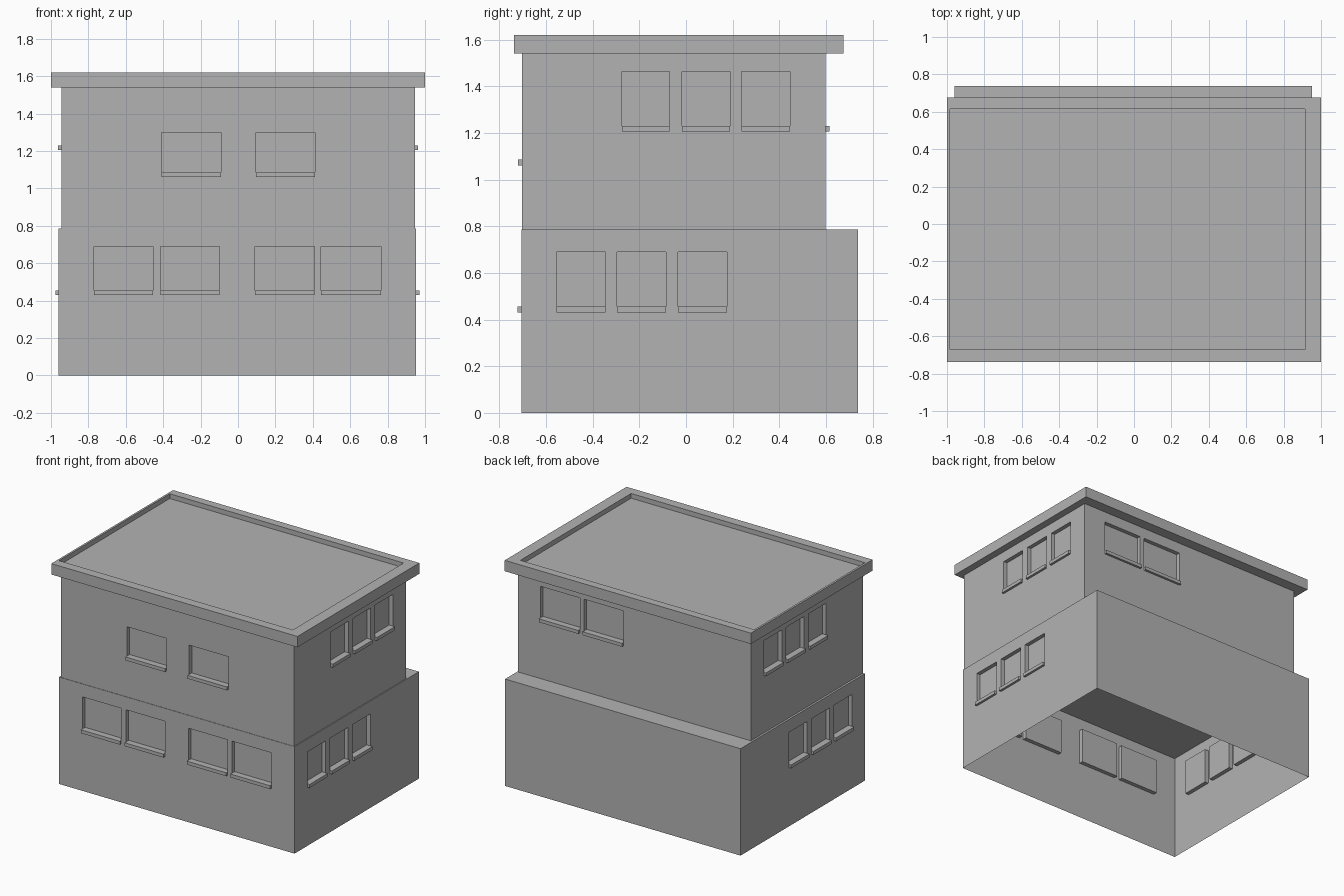
import bpy, bmesh
from mathutils import Vector

cube = bpy.data.objects.get("Cube")
if cube:
    bpy.data.objects.remove(cube, do_unlink=True)

UP = Vector((0, 0, 1))
RECESS = 0.03      # depth of the window panes behind the wall
SILL_OUT = 0.017   # how far sills stand proud of the wall
SILL_H = 0.025

grey = bpy.data.materials.new("plain grey")
grey.use_nodes = True
grey.diffuse_color = (0.45, 0.45, 0.45, 1)
grey.node_tree.nodes["Principled BSDF"].inputs["Base Color"].default_value = grey.diffuse_color


def finish(bm, name):
    """Turn a bmesh into a named object with the grey material."""
    mesh = bpy.data.meshes.new(name)
    bm.to_mesh(mesh)
    bm.free()
    mesh.materials.append(grey)
    obj = bpy.data.objects.new(name, mesh)
    bpy.context.collection.objects.link(obj)
    return obj


def rect(bm, x0, x1, y0, y1, z):
    return [bm.verts.new((x, y, z)) for x, y in ((x0, y0), (x1, y0), (x1, y1), (x0, y1))]


def loft(bm, loops):
    """Bridge consecutive four-cornered loops."""
    for a, b in zip(loops, loops[1:]):
        for i in range(4):
            j = (i + 1) % 4
            bm.faces.new((a[i], a[j], b[j], b[i]))


def wall(walls, sills, along, dist, s0, s1, z0, z1, spans, w0, w1):
    """One wall cut into a grid, with window cells pushed in and sills added."""
    out = along.cross(UP)

    def at(s, z, d=0.0):
        return along * s + out * (dist + d) + UP * z

    ss = sorted([s0, s1] + [s for span in spans for s in span])
    zs = [z0, w0, w1, z1] if spans else [z0, z1]
    grid = [[walls.verts.new(at(s, z)) for s in ss] for z in zs]
    panes = []
    for r in range(len(zs) - 1):
        for c in range(len(ss) - 1):
            f = walls.faces.new((grid[r][c], grid[r][c + 1], grid[r + 1][c + 1], grid[r + 1][c]))
            if r == 1 and c % 2 == 1:
                panes.append(f)
    if panes:
        pushed = bmesh.ops.extrude_discrete_faces(walls, faces=panes)["faces"]
        bmesh.ops.translate(walls, verts=[v for f in pushed for v in f.verts], vec=-out * RECESS)

    # Sill boxes resting in the bottom of each opening
    for a, b in spans:
        loops = [[sills.verts.new(at(s, z, d)) for s, z in
                  ((a, w0), (b, w0), (b, w0 + SILL_H), (a, w0 + SILL_H))]
                 for d in (-RECESS, SILL_OUT)]
        loft(sills, loops)
        sills.faces.new(loops[0][::-1])
        sills.faces.new(loops[1])


def storey(name, x0, x1, y0, y1, z0, z1, front, side, back):
    """Four walls; front, side and back are (spans, bottom, top) of the windows."""
    walls, sills = bmesh.new(), bmesh.new()

    def flip(group):
        return ([(-b, -a) for a, b in group[0]],) + group[1:]

    X, Y = Vector((1, 0, 0)), Vector((0, 1, 0))
    wall(walls, sills, X, -y0, x0, x1, z0, z1, *front)
    wall(walls, sills, Y, x1, y0, y1, z0, z1, *side)
    wall(walls, sills, -X, y1, -x1, -x0, z0, z1, *flip(back))
    wall(walls, sills, -Y, -x0, -y1, -y0, z0, z1, *flip(side))
    walls.faces.new(rect(walls, x0, x1, y0, y1, z1))
    bmesh.ops.remove_doubles(walls, verts=walls.verts, dist=0.0001)
    bmesh.ops.recalc_face_normals(sills, faces=sills.faces)
    finish(walls, name + "_walls")
    finish(sills, name + "_window_sills")


# Ground floor, open underneath
right_pair = [(0.09, 0.41), (0.445, 0.765)]
storey("ground_floor", -0.96, 0.953, -0.705, 0.738, 0, 0.785,
       front=([(-0.77, -0.455), (-0.415, -0.10)] + right_pair, 0.43, 0.69),
       side=([(-0.555, -0.345), (-0.295, -0.085), (-0.035, 0.175)], 0.43, 0.69),
       back=([], 0, 0))

# Upper floor, set back at the rear
storey("upper_floor", -0.945, 0.946, -0.702, 0.597, 0.785, 1.54,
       front=([(-0.41, -0.09), (0.095, 0.413)], 1.06, 1.30),
       side=([(-0.275, -0.07), (-0.017, 0.188), (0.238, 0.445)], 1.205, 1.462),
       back=(right_pair, 1.205, 1.462))

# Overhanging flat roof with a raised rim
bm = bmesh.new()
outer = (-1, 1, -0.738, 0.675)
inner = (-0.985, 0.915, -0.67, 0.615)
loops = [rect(bm, *outer, 1.54), rect(bm, *outer, 1.62),
         rect(bm, *inner, 1.62), rect(bm, *inner, 1.585)]
loft(bm, loops)
bm.faces.new(loops[0][::-1])
bm.faces.new(loops[-1])
finish(bm, "flat_roof")
